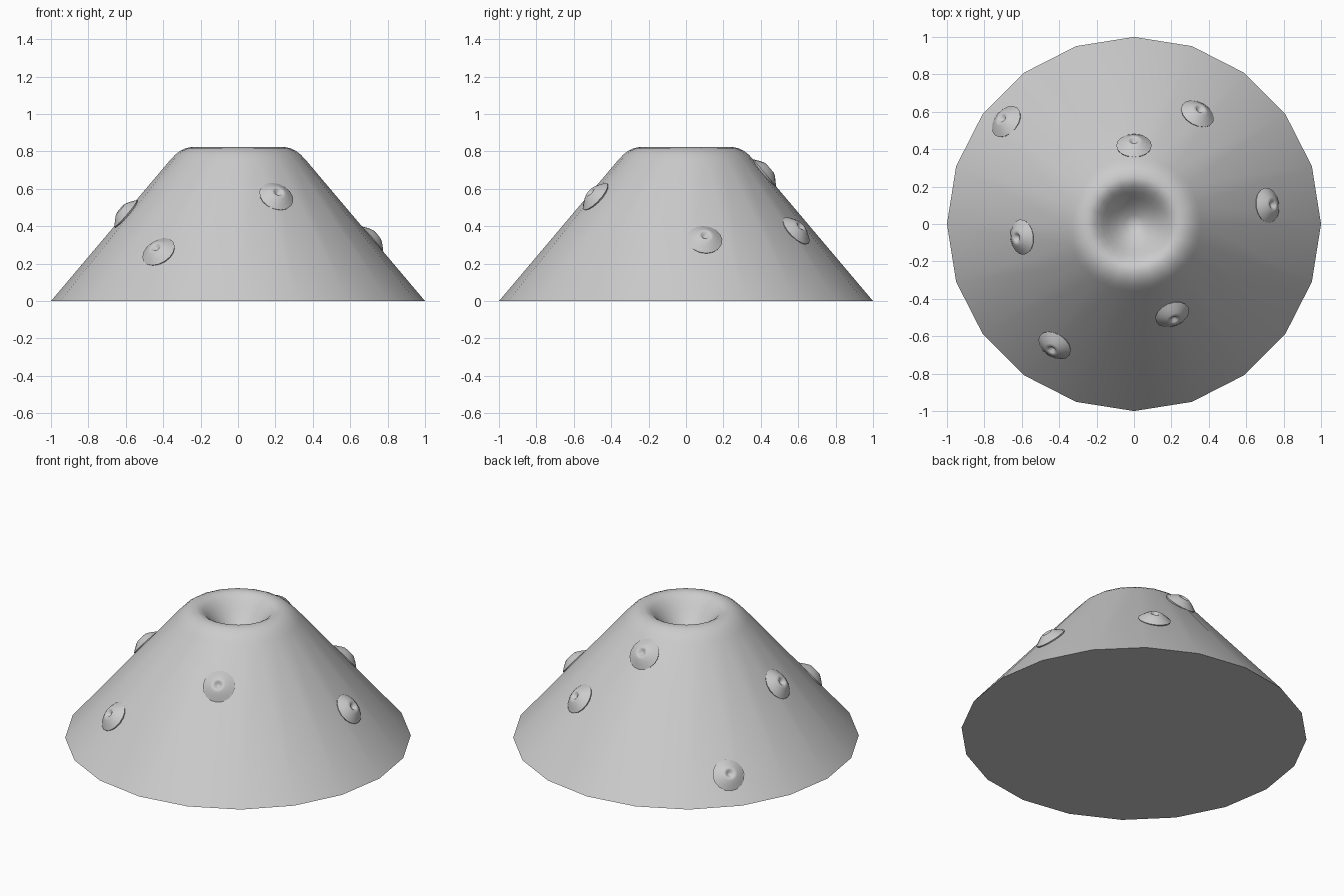
import bpy
import bmesh
import math
from mathutils import Matrix, Vector

# Remove the default object
cube = bpy.data.objects.get("Cube")
if cube:
    bpy.data.objects.remove(cube, do_unlink=True)

# Single stone colour
STONE = (0.6, 0.6, 0.6, 1.0)
stone = bpy.data.materials.new("grey_stone")
stone.use_nodes = True
stone.diffuse_color = STONE
stone.node_tree.nodes["Principled BSDF"].inputs["Base Color"].default_value = STONE


def lathe(name, profile, sides, matrix=Matrix()):
    """Spin a (radius, height) profile about z; it starts and ends on the axis."""
    bm = bmesh.new()
    verts = [bm.verts.new((r, 0, z)) for r, z in profile]
    edges = [bm.edges.new(pair) for pair in zip(verts, verts[1:])]
    bmesh.ops.spin(bm, geom=verts + edges, cent=(0, 0, 0), axis=(0, 0, 1),
                   angle=math.tau, steps=sides, use_merge=True)
    bmesh.ops.remove_doubles(bm, verts=bm.verts, dist=0.0005)
    bmesh.ops.recalc_face_normals(bm, faces=bm.faces)
    mesh = bpy.data.meshes.new(name)
    bm.to_mesh(mesh)
    bm.free()
    mesh.materials.append(stone)
    obj = bpy.data.objects.new(name, mesh)
    bpy.context.collection.objects.link(obj)
    obj.matrix_world = matrix
    bpy.ops.object.select_all(action="DESELECT")
    obj.select_set(True)
    bpy.context.view_layer.objects.active = obj
    bpy.ops.object.shade_smooth_by_angle(angle=math.radians(50))
    return obj


# Mountain cone with rounded rim and bowl crater
RUN = 0.846  # radius lost per unit of height
mountain_profile = [
    (0, 0), (1, 0), (0.36, 0.757), (0.335, 0.783), (0.308, 0.804),
    (0.28, 0.817), (0.25, 0.823), (0.225, 0.818), (0.2, 0.803),
    (0.17, 0.772), (0.14, 0.735), (0.1, 0.69), (0.05, 0.65), (0, 0.63),
]
lathe("mountain", mountain_profile, 20)

# Small vents sitting square to the slope
vent_profile = [
    (0, -0.02), (0.085, -0.02), (0.095, 0.0), (0.07, 0.018), (0.045, 0.033),
    (0.032, 0.038), (0.022, 0.034), (0.012, 0.022), (0, 0.018),
]
vents = [(0.34, 0.59), (0, 0.42), (0.715, 0.1), (-0.6, -0.07),
         (-0.425, -0.65), (0.205, -0.485), (-0.684, 0.548)]
for i, (x, y) in enumerate(vents, 1):
    radius = math.hypot(x, y)
    normal = Vector((x / radius, y / radius, RUN)).normalized()
    place = Matrix.Translation((x, y, (1 - radius) / RUN))
    lathe(f"vent_{i}", vent_profile, 16,
          place @ normal.to_track_quat("Z", "Y").to_matrix().to_4x4())
